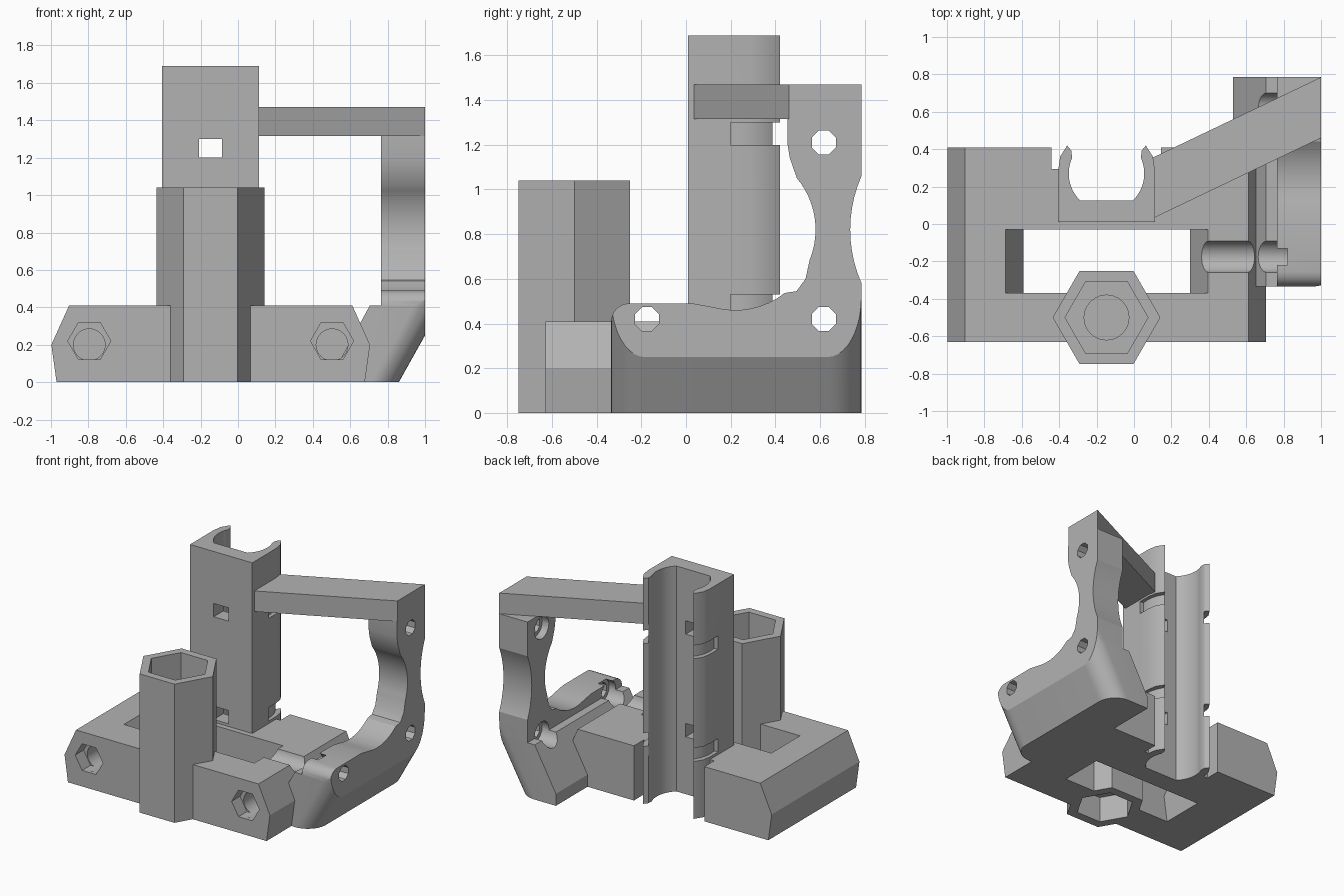
import bpy, bmesh, math
from mathutils import Vector

if "Cube" in bpy.data.objects:
    bpy.data.objects.remove(bpy.data.objects["Cube"])

grey = bpy.data.materials.new("plain grey")
grey.use_nodes = True
grey.diffuse_color = (0.45, 0.45, 0.45, 1)
grey.node_tree.nodes["Principled BSDF"].inputs["Base Color"].default_value = (0.45, 0.45, 0.45, 1)

# Which 3D point a profile point (a, b) at depth d becomes
AXES = {"x": lambda a, b, d: (d, a, b),
        "y": lambda a, b, d: (a, d, b),
        "z": lambda a, b, d: (a, b, d)}


def prism(name, axis, points, lo, hi, shear=0.0):
    """Extrude a 2D profile along an axis, optionally leaning towards +x with height."""
    bm = bmesh.new()
    place = AXES[axis]
    rings = [[bm.verts.new(place(a, b, d)) for a, b in points] for d in (lo, hi)]
    bm.faces.new(rings[0])
    bm.faces.new(rings[1])
    n = len(points)
    for i in range(n):
        j = (i + 1) % n
        bm.faces.new((rings[0][i], rings[0][j], rings[1][j], rings[1][i]))
    for v in bm.verts:
        v.co.x += shear * v.co.z
    bmesh.ops.recalc_face_normals(bm, faces=bm.faces)
    mesh = bpy.data.meshes.new(name)
    bm.to_mesh(mesh)
    bm.free()
    mesh.materials.append(grey)
    obj = bpy.data.objects.new(name, mesh)
    bpy.context.collection.objects.link(obj)
    return obj


def rect(a0, a1, b0, b1):
    return [(a0, b0), (a1, b0), (a1, b1), (a0, b1)]


def arc(ca, cb, r, start, end, steps):
    angles = [math.radians(start + (end - start) * i / steps) for i in range(steps + 1)]
    return [(ca + r * math.cos(t), cb + r * math.sin(t)) for t in angles]


def ngon(ca, cb, r, n, turn=0):
    return arc(ca, cb, r, turn, turn + 360, n)[:-1]


cutters = []


def cutter(*args, **kw):
    obj = prism("cutter", *args, **kw)
    obj.hide_render = True
    cutters.append(obj)
    return obj


def combine(obj, others, operation="DIFFERENCE"):
    bpy.context.view_layer.objects.active = obj
    for other in others:
        mod = obj.modifiers.new("cut", "BOOLEAN")
        mod.operation = operation
        mod.solver = "EXACT"
        mod.object = other
        bpy.ops.object.modifier_apply(modifier=mod.name)


# Rod clamps and the base between them
CX = -0.147
ROD_L, ROD_R, ROD_Z = -0.795, 0.503, 0.2


def clamp_side(cx, s):
    return [(cx + s * 0.175, 0), (cx + s * 0.203, ROD_Z), (cx + s * 0.108, 0.41)]


base = prism("rod_clamp_base", "y",
             clamp_side(ROD_L, -1) + clamp_side(ROD_R, 1)[::-1], -0.63, 0.41)
opening = cutter("y", clamp_side(ROD_L, 1) + clamp_side(ROD_R, -1)[::-1], -0.37, -0.03)
back_notch = cutter("z", rect(-0.44, 0.145, 0.295, 0.6), -0.1, 0.6)
combine(base, [opening, back_notch])
for cx in (ROD_L, ROD_R):
    combine(base, [cutter("y", ngon(cx, 0.22, 0.115, 6), -0.7, -0.53),
                   cutter("y", ngon(cx, 0.2, 0.085, 24), -0.6, 0.2)])

# Hexagonal nut tower
tower = prism("nut_tower", "z", ngon(CX, -0.5, 0.288, 6), 0, 1.04)
tower_cuts = [cutter("z", ngon(CX, -0.5, 0.222, 6), 0.45, 1.2),
              cutter("z", ngon(CX, -0.5, 0.12, 24), 0.3, 0.5),
              cutter("z", ngon(CX, -0.5, 0.21, 6), -0.1, 0.2)]
combine(tower, tower_cuts)

# Tall open bearing holder with curved jaws
half = [(0.258, 0.01), (0.258, 0.29), (0.248, 0.36), (0.21, 0.42), (0.187, 0.39)]
inner = arc(0, 0.27, 0.202, 24, -46, 10)
right_half = half + inner
holder_points = [(CX + a, b) for a, b in right_half]
holder_points += [(CX - a, b) for a, b in reversed(right_half)]
holder = prism("bearing_holder", "z", holder_points, 0, 1.69)

# Clear the holder's bore and tower recesses out of the base
bore_points = [(CX + a, b) for a, b in inner] + [(CX - a, b) for a, b in reversed(inner)]
bore = cutter("z", bore_points, -0.1, 0.6)
combine(base, [bore] + tower_cuts)

# Tie bands around the holder and their front windows
for z in (0.43, 1.2):
    ring = cutter("z", ngon(CX, 0.25, 0.4, 32), z, z + 0.1)
    core = cutter("z", ngon(CX, 0.25, 0.232, 32), z - 0.1, z + 0.2)
    front = cutter("z", rect(-1, 1, -0.5, 0.2), z - 0.1, z + 0.2)
    combine(ring, [core, front])
    window = cutter("y", rect(CX - 0.062, CX + 0.062, z, z + 0.1), -0.1, 0.2)
    combine(holder, [ring, window])

# Motor mount: leaning foot with rounded corners, and upright plate
Y0, Y1, R = -0.335, 0.785, 0.15
lean_points = ([(-2, Y0)] + arc(0.86 - R, Y0 + R, R, -90, 0, 10)
               + arc(0.86 - R, Y1 - R, R, 0, 90, 10) + [(-2, Y1)])
lean = cutter("z", lean_points, -0.1, 1.8, shear=0.56)

foot = prism("motor_mount_foot", "y",
             [(0.53, 0), (1, 0), (1, 0.41), (0.705, 0.41), (0.53, 0.09)], Y0, Y1)
combine(foot, [lean], "INTERSECT")

plate_points = ([(Y0, 0.41)] + arc(-0.255, 0.41, 0.08, 180, 90, 6) + [(0.03, 0.49)]
                + arc(0.22, 0.82, 0.36, -105, -52, 8)
                + [(0.495, 0.545), (0.535, 0.6)]
                + arc(0.22, 0.82, 0.36, -22, 40, 12)
                + [(0.465, 1.14), (0.455, 1.2), (0.455, 1.315), (Y1, 1.315)]
                + arc(1.33, 0.82, 0.595, 152, 208, 12)
                + [(Y1, 0.41)])
plate = prism("motor_mount_plate", "x", plate_points, 0.765, 1.0)
combine(plate, [lean], "INTERSECT")

# Screw holes with wide driver channels behind them
for y, z, start in ((-0.175, 0.42, 0.36), (0.617, 0.42, 0.4), (0.617, 1.21, 0.6)):
    screw = cutter("x", ngon(y, z, 0.058, 8, 22.5), 0.3, 1.2)
    channel = cutter("x", ngon(y, z, 0.085, 16), start, 0.82)
    combine(plate, [screw, channel])
    if z < 1:
        combine(foot, [screw, channel])
    if y < 0:
        combine(base, [channel])

# Diagonal brace from holder to mount
brace = prism("diagonal_brace", "z",
              [(0.08, 0.02), (1, 0.46), (1, 0.785), (0.08, 0.345)], 1.315, 1.47)

for obj in cutters:
    bpy.data.objects.remove(obj)

# Shade curved walls smooth, keep edges sharp
bpy.ops.object.select_all(action="DESELECT")
for obj in (base, tower, holder, foot, plate, brace):
    obj.select_set(True)
    bpy.context.view_layer.objects.active = obj
bpy.ops.object.shade_smooth_by_angle(angle=math.radians(25))
